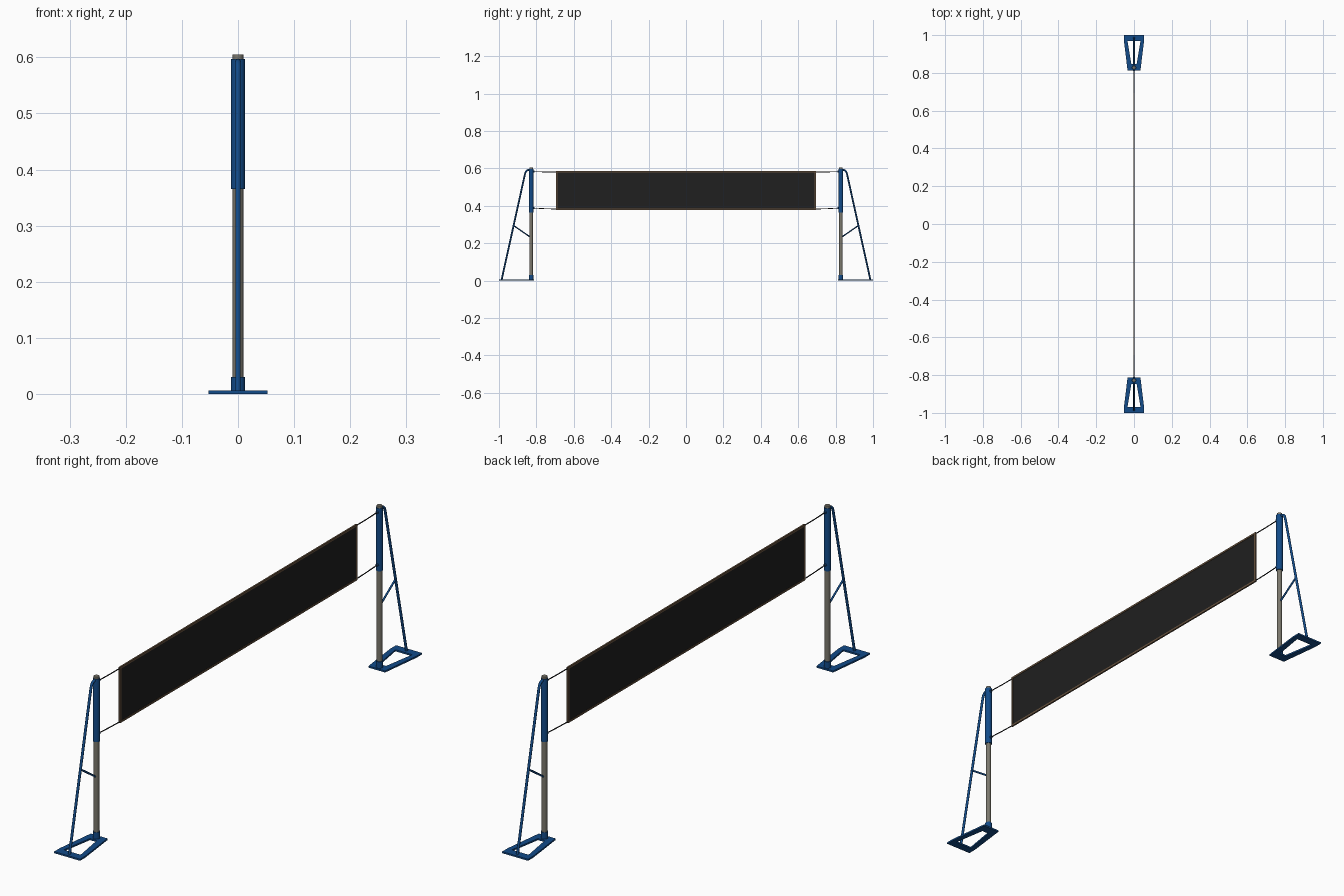
import bpy, bmesh, math
from mathutils import Vector

if "Cube" in bpy.data.objects:
    bpy.data.objects.remove(bpy.data.objects["Cube"])


def material(name, rgb):
    m = bpy.data.materials.new(name)
    m.diffuse_color = (*rgb, 1)
    m.use_nodes = True
    m.node_tree.nodes["Principled BSDF"].inputs["Base Color"].default_value = m.diffuse_color
    return m


BLUE = material("blue paint", (0.006, 0.07, 0.25))
STEEL = material("warm grey steel", (0.20, 0.19, 0.155))
MESH = material("black netting", (0.014, 0.014, 0.014))
TAPE = material("brown tape", (0.13, 0.08, 0.045))
CORD = material("dark cord", (0.02, 0.02, 0.022))


def finish(bm, name, mat, smooth=False):
    bmesh.ops.recalc_face_normals(bm, faces=bm.faces)
    me = bpy.data.meshes.new(name)
    bm.to_mesh(me)
    bm.free()
    ob = bpy.data.objects.new(name, me)
    bpy.context.collection.objects.link(ob)
    me.materials.append(mat)
    if smooth:
        bpy.ops.object.select_all(action='DESELECT')
        bpy.context.view_layer.objects.active = ob
        ob.select_set(True)
        bpy.ops.object.shade_smooth_by_angle(angle=math.radians(40))
    return ob


def box(name, lo, hi, mat):
    bm = bmesh.new()
    bmesh.ops.create_cube(bm, size=1)
    for v in bm.verts:
        v.co = [lo[i] + (v.co[i] + 0.5) * (hi[i] - lo[i]) for i in range(3)]
    return finish(bm, name, mat)


def tube(name, path, r, mat, sides=12):
    """Round bar swept along a path lying in the YZ plane."""
    bm = bmesh.new()
    pts = [Vector(p) for p in path]
    rings = []
    for i, p in enumerate(pts):
        d = (pts[min(i + 1, len(pts) - 1)] - pts[max(i - 1, 0)]).normalized()
        u = Vector((1, 0, 0))
        w = d.cross(u)
        rings.append([bm.verts.new(p + r * (math.cos(a) * u + math.sin(a) * w))
                      for a in (2 * math.pi * k / sides for k in range(sides))])
    for a, b in zip(rings, rings[1:]):
        for k in range(sides):
            n = (k + 1) % sides
            bm.faces.new((a[k], a[n], b[n], b[k]))
    bm.faces.new(rings[0])
    bm.faces.new(rings[-1])
    return finish(bm, name, mat, True)


def base_plate(name, s):
    """Trapezoid frame with a trapezoid opening."""
    outer = [(-0.053, 1.0), (0.053, 1.0), (0.053, 0.968), (0.034, 0.812), (-0.034, 0.812), (-0.053, 0.968)]
    inner = [(-0.034, 0.970), (0.034, 0.970), (0.033, 0.960), (0.014, 0.846), (-0.014, 0.846), (-0.033, 0.960)]
    bm = bmesh.new()
    loops = [[bm.verts.new((x, s * y, z)) for x, y in lp]
             for lp, z in ((outer, 0), (outer, 0.006), (inner, 0.006), (inner, 0))]
    for j in range(4):
        a, b = loops[j], loops[(j + 1) % 4]
        for k in range(6):
            n = (k + 1) % 6
            bm.faces.new((a[k], a[n], b[n], b[k]))
    return finish(bm, name, BLUE)


PY = 0.828
for s, side in ((-1, "front"), (1, "back")):
    def P(y, z):
        return (0, s * y, z)
    base_plate(side + "_base_plate", s)
    # post with sleeve, foot collar
    tube(side + "_post", [P(PY, 0.004), P(PY, 0.605)], 0.0095, STEEL, 20)
    tube(side + "_sleeve", [P(PY, 0.365), P(PY, 0.597)], 0.0125, BLUE, 20)
    tube(side + "_foot_collar", [P(PY, 0.004), P(PY, 0.03)], 0.0125, BLUE, 20)
    # sloping stay with bent top, and short brace
    tube(side + "_stay", [P(0.986, 0.004), P(0.861, 0.570), P(0.857, 0.582), P(0.850, 0.590),
                          P(0.842, 0.592), P(PY, 0.592)], 0.0048, BLUE)
    tube(side + "_brace", [P(0.922, 0.295), P(PY, 0.23)], 0.0035, BLUE)
    # hooks and cords holding the net
    for z, zn, lv in ((0.583, 0.581, "upper"), (0.388, 0.383, "lower")):
        tube(f"{side}_{lv}_hook", [P(PY, z), P(0.811, z)], 0.005, BLUE)
        tube(f"{side}_{lv}_cord", [P(0.814, z), P(0.745, (z + zn) / 2 - 0.001), P(0.69, zn)],
             0.002, CORD, 8)
    # side tape
    a, b = sorted((s * 0.687, s * 0.694))
    box(side + "_side_tape", (-0.003, a, 0.379), (0.003, b, 0.586), TAPE)

# net panel and its top and bottom tapes
box("net_panel", (-0.0015, -0.69, 0.382), (0.0015, 0.69, 0.583), MESH)
for z, lv in ((0.379, "bottom"), (0.579, "top")):
    box(lv + "_tape", (-0.003, -0.687, z), (0.003, 0.687, z + 0.007), TAPE)
